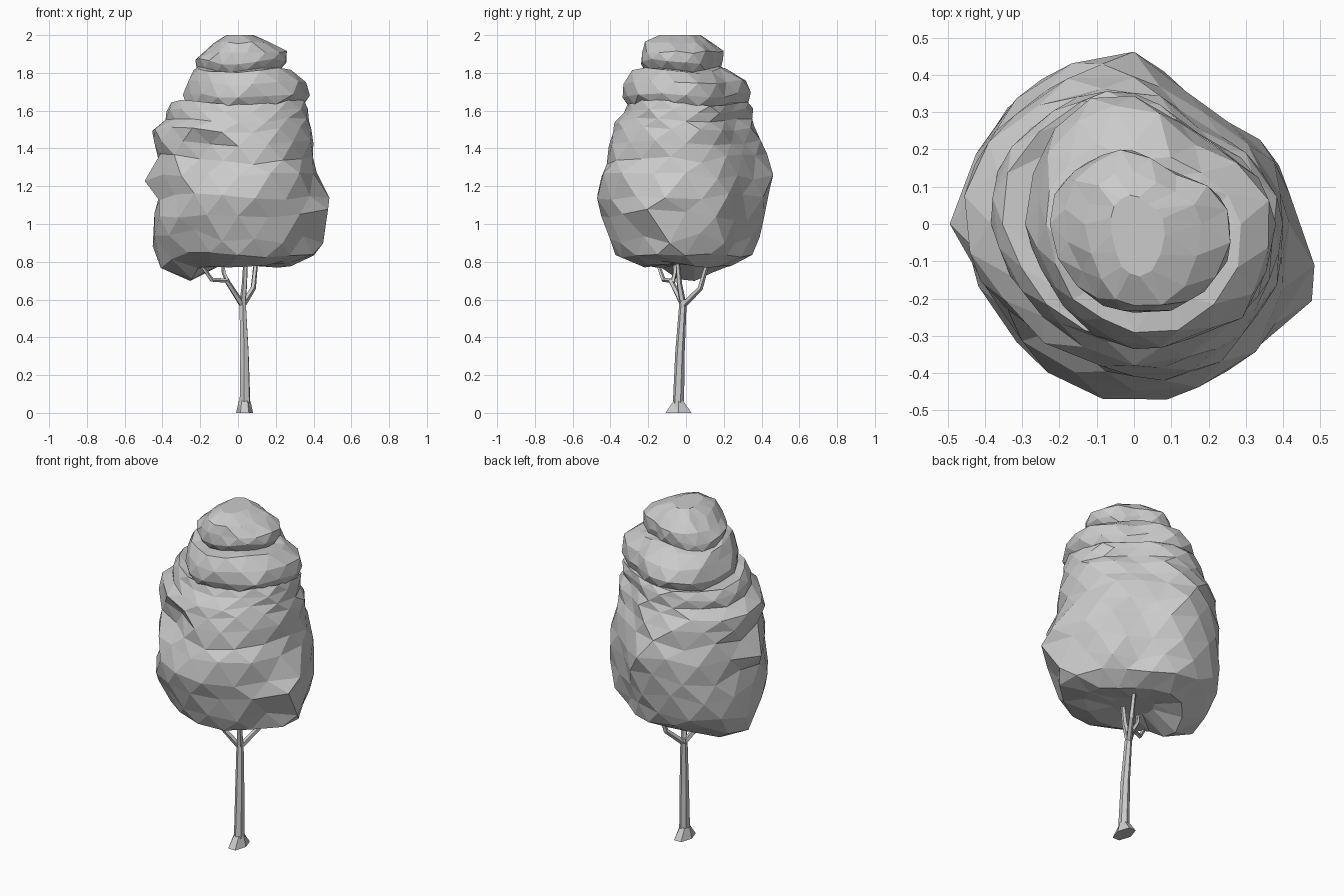
import bpy, bmesh, math, random
from mathutils import Vector

random.seed(8)
if "Cube" in bpy.data.objects:
    bpy.data.objects.remove(bpy.data.objects["Cube"], do_unlink=True)

grey = bpy.data.materials.new("light grey")
grey.use_nodes = True
colour = (0.6, 0.6, 0.6, 1)
grey.diffuse_color = colour
grey.node_tree.nodes["Principled BSDF"].inputs["Base Color"].default_value = colour


def finish(bm, name):
    bmesh.ops.recalc_face_normals(bm, faces=bm.faces)
    mesh = bpy.data.meshes.new(name)
    bm.to_mesh(mesh)
    bm.free()
    mesh.materials.append(grey)
    obj = bpy.data.objects.new(name, mesh)
    bpy.context.collection.objects.link(obj)
    return obj


def skin(bm, rings):
    """Join rings of vertices with triangles and close both ends."""
    for k, (a, b) in enumerate(zip(rings, rings[1:])):
        n = len(a)
        for i in range(n):
            j = (i + 1) % n
            if k % 2:
                bm.faces.new((a[i], a[j], b[j]))
                bm.faces.new((a[i], b[j], b[i]))
            else:
                bm.faces.new((a[i], a[j], b[i]))
                bm.faces.new((a[j], b[j], b[i]))
    bm.faces.new(rings[0])
    bm.faces.new(rings[-1])


def foliage(name, levels, bulges, sides=16):
    """Faceted crown; each level is z, x min, x max, y min, y max."""
    bm = bmesh.new()
    rings = []
    for k, (z, x0, x1, y0, y1) in enumerate(levels):
        rough = 0.03 if 0.85 < z < 1.4 else 0.007
        ring = []
        for i in range(sides):
            t = math.tau * (i + 0.5 * (k % 2)) / sides
            c, s = math.cos(t), math.sin(t)
            # the crown is fuller on two corners and flatter on one
            f = 1 - 0.04 * math.sin(2 * t) - 0.14 * max(0, math.cos(t - 1.02)) ** 12
            f *= 1 + random.uniform(-0.035, 0.04)
            # the ledges sway up and down around the crown
            sway = 0.012 * math.sin(3 * t + 2 * z) if 0.8 < z < 1.9 else 0
            dz = sway + random.uniform(-rough, rough) if z < 1.99 else 0
            v = bm.verts.new(((x1 if c > 0 else -x0) * c * f,
                              (y1 if s > 0 else -y0) * s * f, z + dz))
            ring.append(v)
        rings.append(ring)
    for v in bm.verts:
        start = v.co.copy()
        for centre, push, reach in bulges:
            d = (start - Vector(centre)).length / reach
            v.co += Vector(push) * max(0, 1 - d * d)
    skin(bm, rings)
    return finish(bm, name)


def limb(name, path, radii, sides=6):
    """Tapered faceted limb along a path."""
    bm = bmesh.new()
    pts = [Vector(p) for p in path]
    rings = []
    for i, (p, r) in enumerate(zip(pts, radii)):
        d = pts[min(i + 1, len(pts) - 1)] - pts[max(i - 1, 0)]
        q = d.to_track_quat('Z', 'Y')
        rings.append([bm.verts.new(p + q @ Vector((r * math.cos(math.tau * k / sides),
                      r * math.sin(math.tau * k / sides), 0))) for k in range(sides)])
    skin(bm, rings)
    return finish(bm, name)


# Crown in one skin, with ledges where one tier overhangs the next
foliage("crown", [
    (0.785, -.10, .12, -.10, .12), (0.775, -.26, .28, -.23, .24),
    (0.84, -.40, .38, -.37, .36), (0.93, -.44, .41, -.40, .385),
    (1.04, -.455, .43, -.44, .42), (1.14, -.42, .44, -.46, .44),
    (1.25, -.43, .43, -.45, .46), (1.35, -.415, .40, -.42, .42),
    (1.43, -.44, .39, -.40, .40), (1.50, -.44, .385, -.39, .37),
    (1.55, -.37, .37, -.37, .345), (1.60, -.37, .38, -.33, .35),
    (1.64, -.35, .36, -.32, .34), (1.635, -.28, .345, -.31, .33),
    (1.68, -.285, .38, -.33, .345), (1.75, -.26, .365, -.32, .32),
    (1.81, -.235, .29, -.29, .22), (1.82, -.215, .225, -.22, .19),
    (1.86, -.225, .255, -.245, .20), (1.91, -.18, .25, -.24, .195),
    (1.96, -.13, .18, -.22, .14), (2.00, -.06, .08, -.14, .08)],
    # clumps that break the outline: centre, push, reach
    [((-.30, .02, .81), (0, 0, -.09), .19),
     ((.40, -.08, .85), (.06, -.01, -.03), .13),
     ((.43, -.14, 1.06), (.06, -.03, 0), .14),
     ((-.43, -.05, 1.25), (-.07, 0, 0), .12),
     ((-.20, -.40, 1.05), (0, -.03, 0), .2),
     ((-.20, -.38, 1.38), (.02, .06, 0), .14),
     ((.25, -.10, .82), (0, 0, .03), .14)])

# Trunk with flared foot
limb("trunk", [(.037, -.04, .05), (.034, -.032, .32), (.024, -.015, .60)],
     [.030, .025, .019])
bm = bmesh.new()
foot = []
for z, rx, ry in ((0, .045, .08), (.062, .031, .030)):
    foot.append([bm.verts.new((.035 + rx * math.cos(math.tau * k / 6),
                               -.04 + ry * math.sin(math.tau * k / 6), z))
                 for k in range(6)])
skin(bm, foot)
finish(bm, "trunk_foot")

# Branches reaching up into the crown
fork = (.024, -.015, .57)
limb("right_branch", [fork, (-.06, -.08, .70), (-.14, -.12, .705), (-.20, -.15, .79)],
     [.017, .014, .012, .010], 5)
limb("right_twig", [(-.05, -.07, .69), (-.075, -.06, .74), (-.08, -.06, .80)],
     [.013, .011, .010], 5)
limb("left_branch", [fork, (.08, .075, .66), (.095, .115, .80)],
     [.017, .015, .012], 5)
limb("middle_branch", [fork, (.035, -.035, .68), (.04, -.045, .80)],
     [.018, .015, .012], 5)
